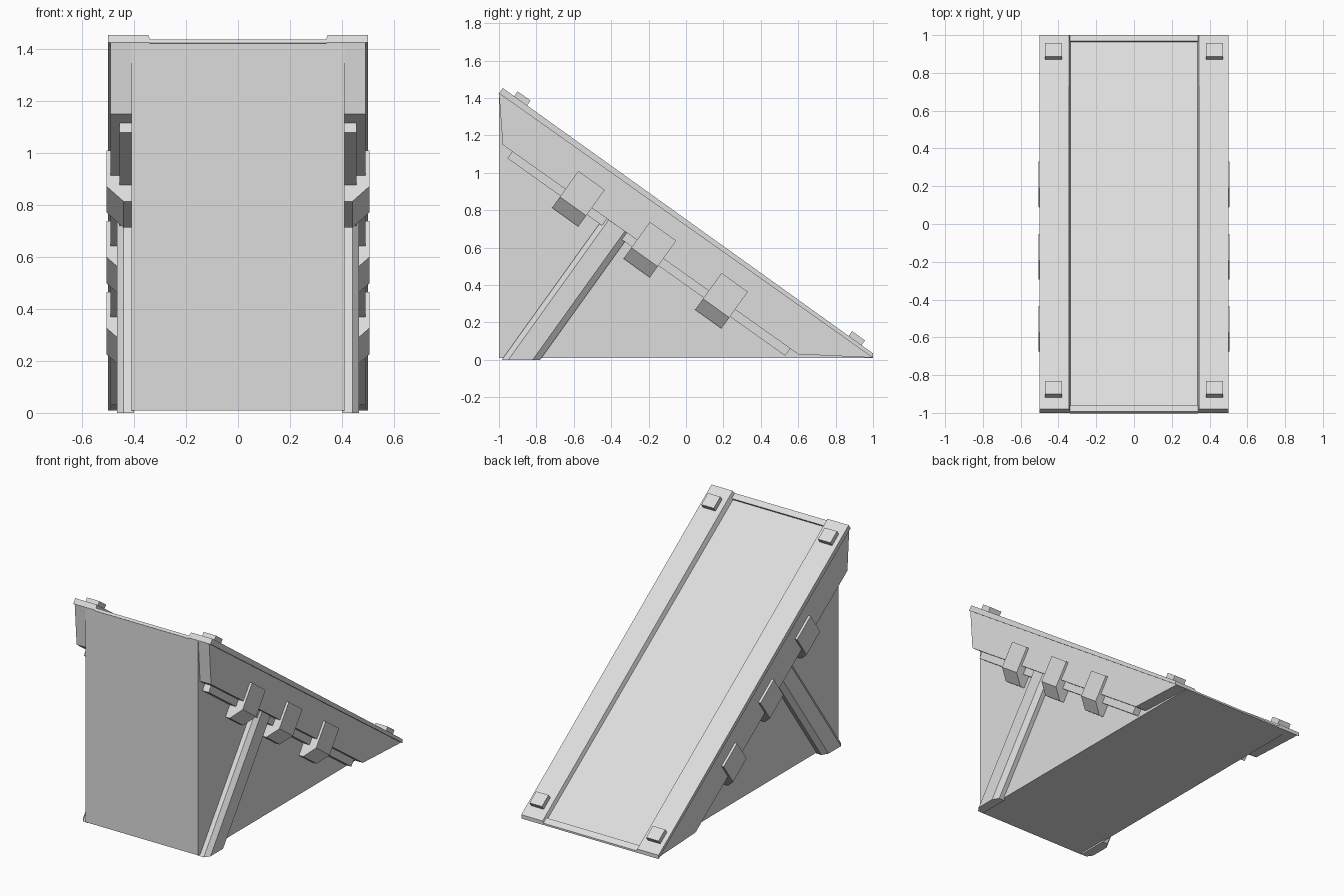
import bpy
import bmesh
from mathutils import Vector

cube = bpy.data.objects.get("Cube")
if cube:
    bpy.data.objects.remove(cube, do_unlink=True)

grey = bpy.data.materials.new("light_grey")
grey.use_nodes = True
grey.diffuse_color = (0.72, 0.72, 0.72, 1)
grey.node_tree.nodes["Principled BSDF"].inputs["Base Color"].default_value = grey.diffuse_color

# Ramp frame: u runs down the slope, v stands off it
TOP = Vector((0, -1, 1.425))
DOWN = Vector((0, 0.8127, -0.5827))
OUT = Vector((0, 0.5827, 0.8127))


def ramp(x, u, v):
    return TOP + DOWN * u + OUT * v + Vector((x, 0, 0))


def loft(name, ring_a, ring_b, mirror=False):
    """Solid between two matching rings, optionally mirrored across x."""
    bm = bmesh.new()
    a = [bm.verts.new(p) for p in ring_a]
    b = [bm.verts.new(p) for p in ring_b]
    bm.faces.new(a)
    bm.faces.new(b[::-1])
    for i in range(len(a)):
        j = (i + 1) % len(a)
        bm.faces.new((a[j], a[i], b[i], b[j]))
    bmesh.ops.recalc_face_normals(bm, faces=bm.faces)
    mesh = bpy.data.meshes.new(name)
    bm.to_mesh(mesh)
    bm.free()
    mesh.materials.append(grey)
    ob = bpy.data.objects.new(name, mesh)
    bpy.context.collection.objects.link(ob)
    if mirror:
        ob.modifiers.new("Mirror", 'MIRROR')
    return ob


def slab(name, outline, x0, x1, mirror=False):
    """Side outline in (y, z) extruded across x."""
    return loft(name, [(x0, y, z) for y, z in outline],
                [(x1, y, z) for y, z in outline], mirror)


def along(name, section, u0, u1, mirror=False):
    """Section in (x, v) swept down the slope."""
    return loft(name, [ramp(x, u0, v) for x, v in section],
                [ramp(x, u1, v) for x, v in section], mirror)


# Wedge body and side skirts
slab("wedge_body", [(-1, 0.01), (1, 0.01), (-1, 1.425)], -0.41, 0.41)
slab("side_skirt", [(-1, 1.425), (-0.98, 1.15), (0.6, 0.03), (1, 0.012)], 0.40, 0.49, True)

# Raised edge rails with a slanted inner wall, cut upright at the low end
rail_low = [(0.335, 1, 0.01), (0.5, 1, 0.01), (0.5, 1, 0.035), (0.345, 1, 0.035)]
rail_high = [ramp(x, 0, v) for x, v in [(0.335, 0), (0.5, 0), (0.5, 0.035), (0.345, 0.035)]]
loft("edge_rail", rail_high, rail_low, True)

# Low crossbars closing the deck at each end
bar = [(-0.34, -0.004), (0.34, -0.004), (0.34, 0.013), (-0.34, 0.013)]
along("upper_crossbar", bar, 0, 0.04)
slab("lower_crossbar", [(0.962, 0.03), (0.968, 0.045), (1, 0.022), (1, 0.01)], -0.34, 0.34)

# Square studs on the rail corners
stud = [(0.38, 0.03), (0.47, 0.03), (0.47, 0.067), (0.38, 0.067)]
for name, u in (("upper_stud", 0.075), ("lower_stud", 2.275)):
    along(name, stud, u, u + 0.085, True)

# Square tube under each skirt
slab("side_tube", [(-0.925, 1.12), (-0.955, 1.078), (0.53, 0.022), (0.56, 0.064)],
     0.40, 0.455, True)

# Clips gripping the tube, tapered at the bottom
for i, (y, z) in enumerate([(-0.575, 1.01), (-0.193, 0.738), (0.19, 0.465)]):
    corner = Vector((0, y, z))
    section = [(0.40, 0), (0.506, 0), (0.506, -0.17), (0.44, -0.242), (0.40, -0.242)]
    rings = [[corner + DOWN * u + OUT * v + Vector((x, 0, 0)) for x, v in section]
             for u in (0, 0.173)]
    loft(f"tube_clip_{i + 1}", *rings, mirror=True)

# Chamfered diagonal strut from the ground to the skirt
foot = [Vector((x, y, 0)) for x, y in
        [(0.40, -0.985), (0.44, -0.985), (0.465, -0.95),
         (0.465, -0.82), (0.44, -0.78), (0.40, -0.78)]]
head = [p + OUT * ((1.15 - 0.709 * (p.y + 0.98)) / 1.226) for p in foot]
loft("diagonal_strut", foot, head, True)
